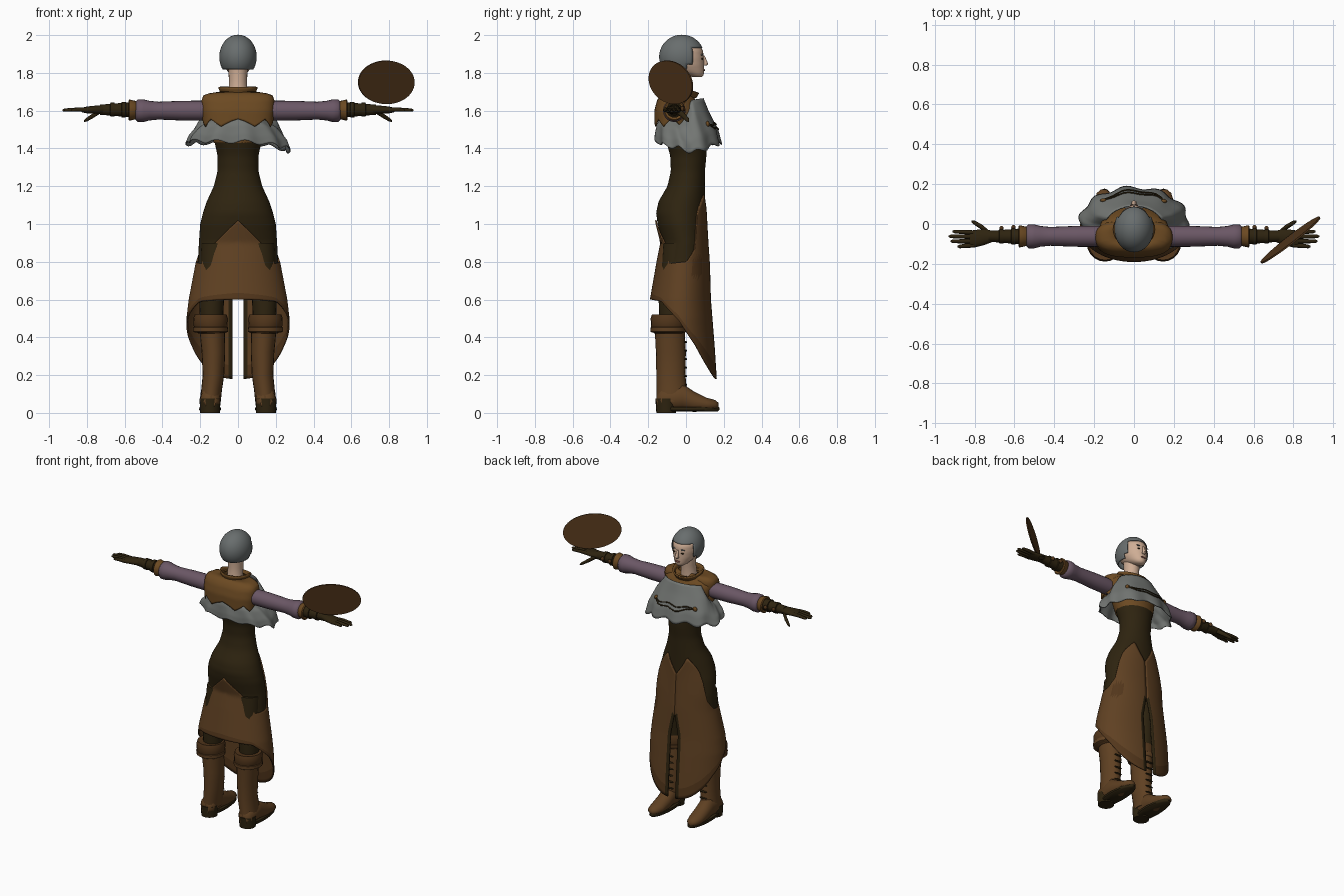
import bpy, bmesh
from math import sin, cos, pi, radians, copysign
from mathutils import Matrix, Vector

cube = bpy.data.objects.get("Cube")
if cube:
    bpy.data.objects.remove(cube)


def material(name, *rgb):
    m = bpy.data.materials.new(name)
    m.use_nodes = True
    m.diffuse_color = (*rgb, 1)
    m.node_tree.nodes["Principled BSDF"].inputs["Base Color"].default_value = (*rgb, 1)
    return m


SKIN = material("skin", .62, .42, .30)
HAIR = material("hair_grey", .14, .155, .155)
CLOTH = material("cape_grey", .17, .18, .17)
OCHRE = material("vest_ochre", .15, .068, .016)
BROWN = material("skirt_brown", .115, .052, .016)
WORN = material("worn_brown", .085, .037, .011)
DARK = material("dark_leather", .027, .017, .005)
PURPLE = material("sleeve_purple", .145, .095, .13)
LIPS = material("lip_red", .25, .09, .07)


def finish(name, bm, mats, mirror=False, thick=0, angle=50):
    bmesh.ops.recalc_face_normals(bm, faces=bm.faces[:])
    mesh = bpy.data.meshes.new(name)
    bm.to_mesh(mesh)
    bm.free()
    for m in mats:
        mesh.materials.append(m)
    mesh.shade_smooth()
    mesh.set_sharp_from_angle(angle=radians(angle))
    ob = bpy.data.objects.new(name, mesh)
    bpy.context.scene.collection.objects.link(ob)
    if thick:
        mod = ob.modifiers.new("Thickness", "SOLIDIFY")
        mod.thickness, mod.offset = thick, 0
    if mirror:
        ob.modifiers.new("Mirror", "MIRROR").use_mirror_merge = False
    return ob


def sheet(name, point, nu, nv, mats, wrap=True, caps=False, rule=None, **kw):
    """Grid of quads through point(u, v); rule(u, v, centre) picks the colour."""
    bm = bmesh.new()
    cols = nu if wrap else nu + 1
    vs = [[bm.verts.new(point(i / nu, j / nv)) for i in range(cols)] for j in range(nv + 1)]
    for j in range(nv):
        for i in range(nu):
            k = (i + 1) % cols
            f = bm.faces.new((vs[j][i], vs[j][k], vs[j + 1][k], vs[j + 1][i]))
            if rule:
                f.material_index = rule((i + .5) / nu, (j + .5) / nv, f.calc_center_median())
    if caps:
        bm.faces.new(vs[0])
        bm.faces.new(vs[-1])
    return finish(name, bm, mats, **kw)


def loft(name, axis, rings, mat, n=20, **kw):
    """Capped tube through rings (x, y, z, half width, half height) across an axis."""
    def point(u, v):
        x, y, z, p, q = rings[round(v * (len(rings) - 1))]
        p, q = p * cos(2 * pi * u), q * sin(2 * pi * u)
        return Vector((x, y, z)) + Vector({"x": (0, p, q), "y": (p, 0, q), "z": (p, q, 0)}[axis])
    return sheet(name, point, n, len(rings) - 1, [mat], caps=True, **kw)


def blob(name, centre, radii, mat, **kw):
    bm = bmesh.new()
    mtx = Matrix.Translation(centre) @ Matrix.Diagonal((*radii, 1))
    bmesh.ops.create_uvsphere(bm, u_segments=16, v_segments=10, radius=1, matrix=mtx)
    return finish(name, bm, [mat], **kw)


def table(rows, k):
    """Linear lookup in rows (key, values...)."""
    for a, b in zip(rows, rows[1:]):
        if k <= b[0]:
            break
    t = min(1, max(0, (k - a[0]) / (b[0] - a[0])))
    return [p + (q - p) * t for p, q in zip(a[1:], b[1:])]


def ring(row, a, z, grow=0, power=1):
    """Point on an oval (half width, back y, front y); angle 0 is at -y."""
    rx, yb, yf = row
    s, c = (copysign(abs(f) ** power, f) for f in (sin(a), cos(a)))
    return Vector(((rx + grow) * s, (yb + yf) / 2 - ((yf - yb) / 2 + grow) * c, z))


# Body and skirt share one outline: height, half width, back, front
BODY = [(.15, .262, -.20, .155), (.35, .265, -.20, .142), (.5, .262, -.19, .13),
        (.6, .25, -.18, .122), (.8, .212, -.145, .115), (.9, .207, -.125, .108),
        (1, .2, -.15, .102), (1.06, .185, -.158, .1), (1.12, .165, -.145, .1),
        (1.2, .128, -.098, .1), (1.28, .108, -.08, .1), (1.36, .108, -.083, .108),
        (1.44, .125, -.105, .11), (1.5, .14, -.115, .105)]


def bodice(u, v):
    z = .73 + .77 * v
    return ring(table(BODY, z), 2 * pi * u, z)


sheet("bodice", bodice, 48, 40, [DARK])

# Skirt: peaked waistline, hem falling to the front, slit at +y
WAIST = [(0, 1.02), (.6, .9), (1.05, .79), (1.7, .80), (2, .86), (2.3, 1.08), (2.65, 1.16), (pi, 1.03)]
HEM = [(-1, .6), (-.6, .59), (0, .49), (.5, .36), (1, .18)]


def skirt(u, v):
    a = 2 * pi * u - pi
    top, hem = table(WAIST, abs(a))[0], table(HEM, -cos(a))[0]
    z = top + (hem - top) * v
    row = table(BODY, z)
    gap = .028 * min(1, max(0, (.76 - z) / .15))
    return ring(row, a * (1 - gap / row[0] / pi), z, .007)


def skirt_colour(u, v, c):
    if (u < .014 or u > .986) and c.z < .76:
        return 2
    patch = .80 < u < .88 and .72 < c.z < .82
    return 1 if v > .92 or patch else 0


sheet("skirt", skirt, 72, 36, [BROWN, WORN, DARK], wrap=False, rule=skirt_colour, thick=.008)

# Legs and boots
loft("thigh", "z", [(.14, -.075, .47, .06, .065), (.14, -.075, .6, .066, .07),
                    (.11, -.04, .9, .085, .08)], DARK, mirror=True)
loft("boot_shaft", "z", [(.145, -.075, .06, .054, .082), (.14, -.075, .12, .055, .08),
                         (.13, -.08, .2, .057, .077), (.13, -.08, .32, .062, .079),
                         (.137, -.087, .45, .068, .079)], BROWN, mirror=True)
loft("boot_cuff", "z", [(.14, -.09, .42, .07, .078), (.145, -.093, .44, .088, .092),
                        (.145, -.093, .5, .092, .094), (.145, -.093, .52, .085, .088),
                        (.143, -.09, .515, .068, .07)], WORN, mirror=True)
loft("cuff_trim", "z", [(.144, -.092, .425, .082, .088), (.145, -.093, .43, .092, .095),
                        (.145, -.093, .452, .093, .096), (.144, -.092, .457, .085, .088)],
     BROWN, mirror=True)
loft("foot", "y", [(.147, -.155, .06, .03, .035), (.147, -.13, .07, .052, .06),
                   (.147, -.02, .085, .053, .07), (.148, .04, .06, .052, .055),
                   (.15, .11, .045, .05, .035), (.152, .155, .042, .035, .026),
                   (.152, .173, .04, .014, .012)], BROWN, mirror=True)
loft("sole", "z", [(.148, .01, z, .05 + g, .16 + g) for z, g in ((.008, 0), (.016, .008), (.03, .006))],
     DARK, n=28, mirror=True)
loft("heel", "z", [(.148, -.105, 0, .052, .052), (.148, -.105, .075, .056, .057)], DARK, mirror=True)
for i in range(6):
    z = .15 + i * .045
    blob("boot_lace", (.131, -.003, z), (.03, .009, .006), DARK, mirror=True)

# Sleeves, cuffs, bracers and gloves
ARM_Y = -.062
loft("sleeve", "x", [(x, ARM_Y, 1.6, r, r) for x, r in
                     ((.13, .05), (.2, .053), (.3, .052), (.42, .047), (.47, .052),
                      (.5, .06), (.53, .06), (.545, .045))], PURPLE, mirror=True)
loft("sleeve_cuff", "x", [(x, ARM_Y, 1.603, r, r) for x, r in
                          ((.53, .038), (.54, .048), (.575, .056), (.58, .05), (.575, .035))],
     OCHRE, mirror=True)
loft("bracer", "x", [(x, ARM_Y, 1.605, r, r) for x, r in
                     ((.56, .04), (.64, .034), (.7, .029), (.73, .028))], DARK, mirror=True)
for x, r in ((.605, .042), (.665, .037)):
    loft("bracer_strap", "x", [(x + d, ARM_Y, 1.605, r + g, r + g) for d, g in
                               ((-.012, -.006), (-.01, 0), (.01, 0), (.012, -.006))], DARK, mirror=True)
    blob("buckle", (x, ARM_Y + r + .004, 1.61), (.011, .011, .014), WORN, mirror=True)
loft("palm", "x", [(.71, -.062, 1.605, .028, .024), (.75, -.065, 1.605, .04, .022),
                   (.8, -.074, 1.604, .044, .018), (.825, -.076, 1.603, .041, .012)], DARK, mirror=True)
for y0, y1, tip in ((-.043, -.038, .91), (-.064, -.062, .93), (-.086, -.087, .92), (-.107, -.113, .885)):
    loft("finger", "x", [(.8, y0, 1.604, .011, .012), (.85, (y0 + y1) / 2, 1.606, .011, .011),
                         (tip - .01, y1, 1.603, .009, .009), (tip, y1, 1.602, .004, .004)],
         DARK, n=10, mirror=True)
loft("thumb", "x", [(.73, -.045, 1.6, .015, .016), (.765, -.015, 1.575, .014, .014),
                    (.8, .006, 1.553, .011, .011), (.815, .012, 1.545, .005, .005)],
     DARK, n=10, mirror=True)

# Oval disc hovering by the left hand
bm = bmesh.new()
wide, tall = Vector((.148, .113, 0)), Vector((0, -.022, .115))
flat = wide.cross(tall).normalized() * .008
mtx = Matrix((wide, tall, flat)).transposed().to_4x4()
mtx.translation = (.785, -.08, 1.75)
bmesh.ops.create_cone(bm, cap_ends=True, segments=48, radius1=1, radius2=1, depth=1, matrix=mtx)
finish("oval_disc", bm, [WORN])

# Chest under the cape
CHEST = [(1.43, .128, -.11, .113), (1.5, .148, -.125, .11), (1.6, .175, -.135, .08),
         (1.66, .17, -.12, .05), (1.69, .08, -.09, .03)]
sheet("chest", lambda u, v: ring(table(CHEST, 1.43 + .26 * v), 2 * pi * u, 1.43 + .26 * v),
      40, 12, [OCHRE])

# Cape with ripples and a ragged hem, longer on the left
CAPE = [(0, .15, -.135, .09), (.3, .21, -.15, .118), (.7, .255, -.157, .165), (1, .27, -.158, .182)]
CAPE_TOP = [(-1, 1.56), (-.1, 1.545), (.15, 1.57), (.45, 1.655), (1, 1.665)]
CAPE_HEM = [(-1, 1.435), (-.3, 1.44), (.1, 1.42), (1, 1.43)]


def cape(u, v):
    a = 2 * pi * u
    top, hem = table(CAPE_TOP, -cos(a))[0], table(CAPE_HEM, -cos(a))[0]
    hem += .01 * sin(11 * a) - .04 * max(0, sin(a)) ** 2
    return ring(table(CAPE, v), a, top + (hem - top) * v, .009 * v * sin(10 * a))


sheet("cape", cape, 96, 14, [CLOTH], thick=.006)

# Vest yoke with a toothed lower edge
YOKE = [(1.5, .18, -.165, .02), (1.6, .19, -.165, .02), (1.655, .19, -.15, .02),
        (1.685, .178, -.13, .01), (1.7, .08, -.1, 0)]


def yoke(u, v):
    low = 1.515 + .04 * abs((u * 8) % 1 * 2 - 1)
    z = low + (1.7 - low) * v
    return ring(table(YOKE, z), 2 * pi * u, z, power=.75)


sheet("vest_yoke", yoke, 64, 14, [OCHRE], thick=.006)


def collar(u, v):
    a = 2 * pi * u
    dip = .03 * max(0, -cos(a)) * v
    return ring((.08 + .02 * v, -.1 - .018 * v, .05 + .015 * v), a, 1.67 + .055 * v - dip)


sheet("collar", collar, 32, 4, [OCHRE], thick=.01)

# Cape studs and cord
ends = [cape(.5 - d, .55) + Vector((0, .004, 0)) for d in (-.11, .11)]
for p in ends:
    blob("cape_stud", p, (.016, .01, .016), OCHRE)
for drop in (.005, .035):
    curve = bpy.data.curves.new("cape_cord", "CURVE")
    curve.dimensions, curve.bevel_depth = "3D", .004
    line = curve.splines.new("POLY")
    line.points.add(12)
    for i, p in enumerate(line.points):
        t = i / 12
        q = cape(.61 - .22 * t, .55 + drop * 14 * t * (1 - t))
        p.co = (q.x, q.y + .006, q.z, 1)
    curve.materials.append(DARK)
    bpy.context.scene.collection.objects.link(bpy.data.objects.new("cape_cord", curve))

# Neck and head
loft("neck", "z", [(0, -.035, 1.64, .065, .06), (0, -.032, 1.7, .05, .052),
                   (0, -.025, 1.76, .048, .052), (0, -.025, 1.83, .052, .058)], SKIN)
HEAD = [(1.777, .02, .04, .082), (1.79, .04, 0, .094), (1.81, .057, -.06, .096),
        (1.84, .074, -.1, .096), (1.88, .083, -.12, .095), (1.92, .083, -.122, .089),
        (1.95, .068, -.105, .068), (1.97, .04, -.07, .03)]
sheet("head", lambda u, v: ring(table(HEAD, 1.777 + .193 * v), 2 * pi * u, 1.777 + .193 * v),
      32, 18, [SKIN], caps=True)
loft("nose", "z", [(0, .092, 1.893, .007, .006), (0, .1, 1.865, .009, .01),
                   (0, .104, 1.847, .014, .014), (0, .097, 1.838, .01, .01)], SKIN, n=12)
blob("mouth", (0, .094, 1.814), (.021, .006, .006), LIPS)
blob("eye", (.031, .086, 1.874), (.012, .005, .005), DARK, mirror=True)
blob("eyebrow", (.032, .084, 1.896), (.018, .006, .004), HAIR, mirror=True)

# Hair cap, cut away at the face and nape
bm = bmesh.new()
mtx = Matrix.Translation((0, -.022, 1.885)) @ Matrix.Diagonal((.097, .118, .115, 1))
bmesh.ops.create_uvsphere(bm, u_segments=48, v_segments=36, radius=1, matrix=mtx)
cut = []
for f in bm.faces:
    c = f.calc_center_median()
    if c.z < 1.82 or (c.y > .03 and c.z < 1.935) or (c.y > 0 and c.z < 1.85):
        cut.append(f)
bmesh.ops.delete(bm, geom=cut, context="FACES")
finish("hair", bm, [HAIR], thick=.004)
